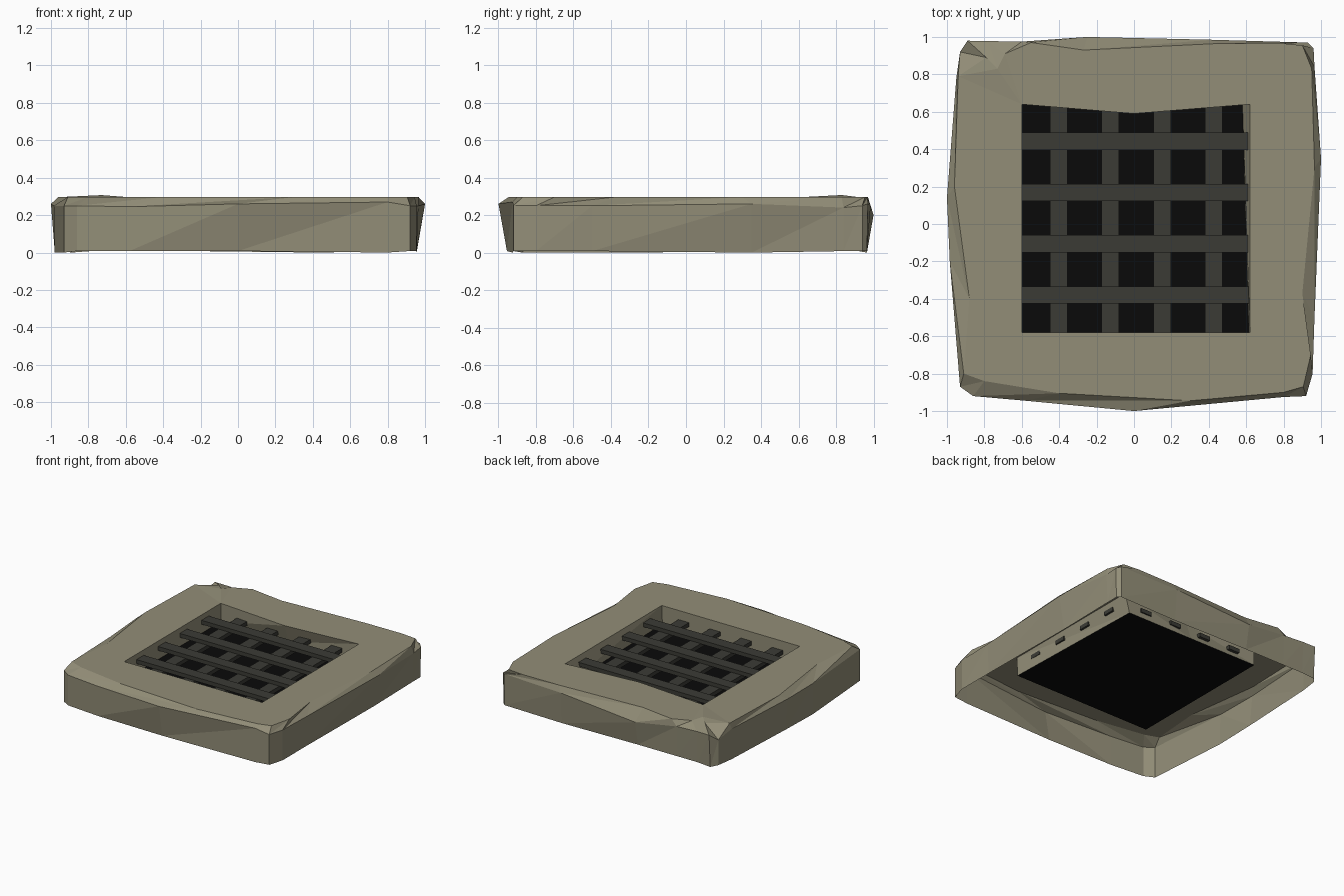
import bpy, bmesh

if "Cube" in bpy.data.objects:
    bpy.data.objects.remove(bpy.data.objects["Cube"])


def material(name, col):
    m = bpy.data.materials.new(name)
    m.diffuse_color = (*col, 1)
    m.use_nodes = True
    m.node_tree.nodes["Principled BSDF"].inputs["Base Color"].default_value = m.diffuse_color
    return m


stone = material("weathered stone", (0.29, 0.27, 0.187))
iron = material("dark iron", (0.044, 0.044, 0.036))
black = material("drain black", (0.003, 0.003, 0.003))


def finish(bm, name, mat):
    me = bpy.data.meshes.new(name)
    bm.to_mesh(me)
    bm.free()
    me.materials.append(mat)
    ob = bpy.data.objects.new(name, me)
    bpy.context.collection.objects.link(ob)
    return ob


def clamp(v, lo, hi):
    return max(lo, min(hi, v))


# Worn stone rim: widest outline (x, y, z) and top edge (x, y), counter-clockwise
rim = [
    (-.93, -.87, .25, -.91, -.80), (-.86, -.92, .25, -.80, -.84),
    (-.58, -.945, .245, -.40, -.905), (0, -1, .26, .30, -.945),
    (.80, -.925, .27, .80, -.90), (.92, -.92, .25, .905, -.87),
    (.955, -.80, .25, .945, -.70), (.965, -.50, .25, .90, -.37),
    (1, .35, .26, .965, .30), (.965, .84, .24, .95, .83),
    (.96, .94, .25, .90, .955), (.93, .97, .26, .77, .968),
    (.42, .985, .25, .45, .965), (-.25, 1, .20, -.27, .93),
    (-.60, .975, .25, -.55, .97), (-.78, .978, .26, -.69, .91),
    (-.89, .98, .26, -.73, .83), (-.93, .92, .21, -.79, .89),
    (-.95, .78, .25, -.94, .79), (-1, .14, .26, -.96, .20),
    (-.985, -.20, .25, -.88, -.40),
]
hole_top = [(-.6, -.58), (.62, -.58), (.62, .64), (0, .59), (-.6, .64)]
hole_low = [(-.6, -.58), (.615, -.58), (.58, .64), (0, .64), (-.6, .64)]
TOP, FLOOR = 0.297, 0.15

bm = bmesh.new()


def loop(pts):
    return [bm.verts.new(p) for p in pts]


def bridge(a, b):
    n = len(a)
    for i in range(n):
        j = (i + 1) % n
        bm.faces.new((a[i], a[j], b[j]))
        bm.faces.new((a[i], b[j], b[i]))


low = loop([(clamp(r[0], -.98, .955), clamp(r[1], -.955, .965), 0 if i % 4 == 0 else .008)
            for i, r in enumerate(rim)])
mid = loop([r[:3] for r in rim])
top = loop([(r[3], r[4], .307 if i == 16 else TOP) for i, r in enumerate(rim)])
bridge(low, mid)
bridge(mid, top)
ht = loop([(x, y, TOP) for x, y in hole_top])
hl = loop([(x, y, FLOOR) for x, y in hole_low])
bridge(ht, hl)
bm.edges.ensure_lookup_table()
edges = [bm.edges.get((r[i], r[(i + 1) % len(r)])) for r in (top, ht) for i in range(len(r))]
res = bmesh.ops.triangle_fill(bm, edges=edges, use_beauty=True, normal=(0, 0, 1))
ring = [g for g in res["geom"] if isinstance(g, bmesh.types.BMFace)]
bmesh.ops.recalc_face_normals(bm, faces=bm.faces)
bm.normal_update()
if sum(f.normal.z * f.calc_area() for f in ring) < 0:
    bmesh.ops.reverse_faces(bm, faces=bm.faces)
finish(bm, "stone_rim", stone)

# Black floor of the drain
bm = bmesh.new()
bm.faces.new(loop([(x, y, FLOOR) for x, y in hole_low]))
finish(bm, "drain_floor", black)


# Iron grating: long bars lie over the cross bars, ends set into the stone
def bar(name, x0, x1, y0, y1, z0, z1):
    b = bmesh.new()
    bmesh.ops.create_cube(b, size=1)
    for v in b.verts:
        v.co = (x1 if v.co.x > 0 else x0, y1 if v.co.y > 0 else y0, z1 if v.co.z > 0 else z0)
    finish(b, name, iron)


for i in range(4):
    y = 0.442 - i * 0.274
    x = -0.403 + i * 0.2765
    bar(f"grate_bar_across_{i + 1}", -.61, .615, y - .046, y + .046, .222, .254)
    bar(f"grate_bar_along_{i + 1}", x - .047, x + .047, -.59, .65, .192, .224)
